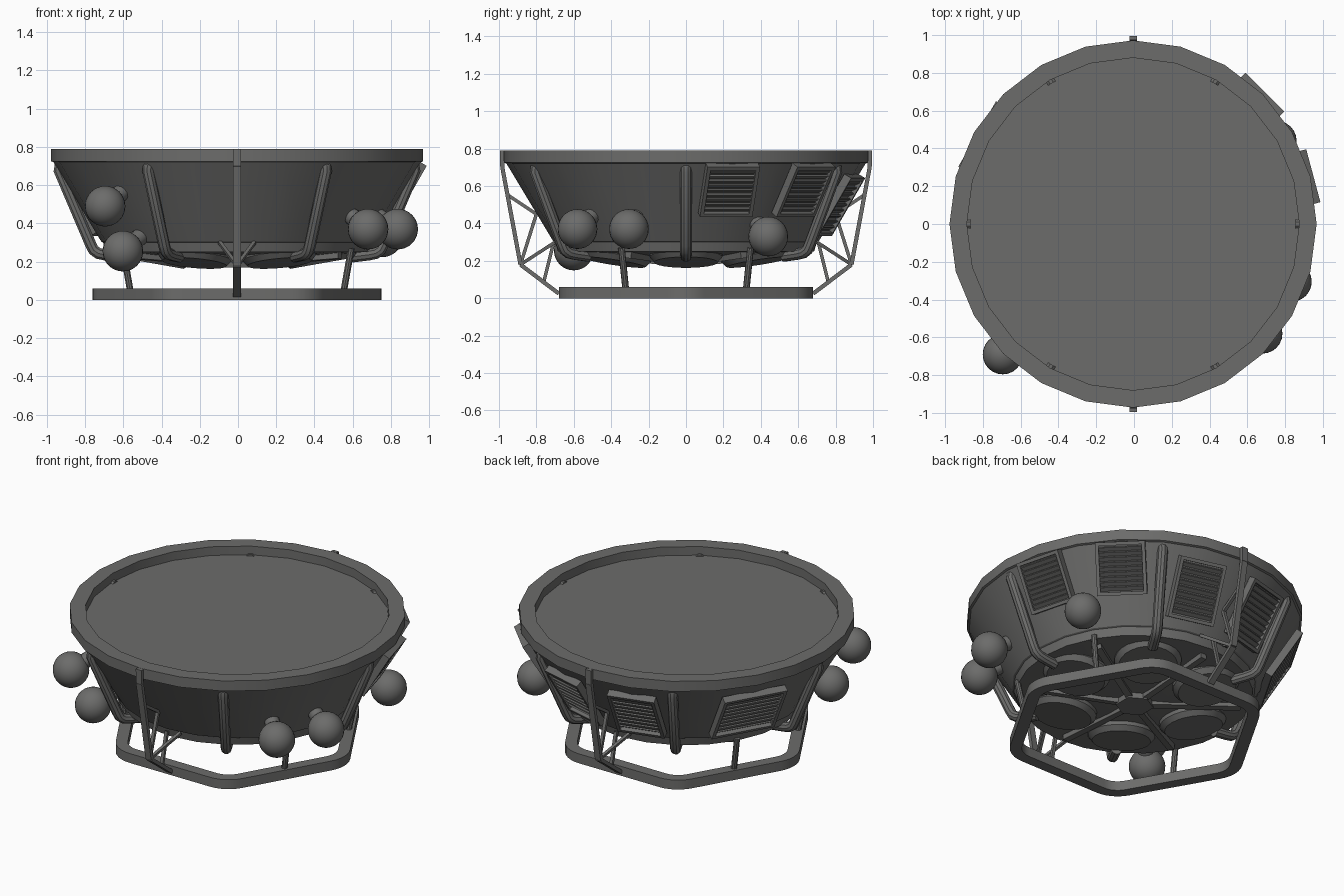
import bpy, bmesh
from math import sin, cos, radians, pi
from mathutils import Vector, Matrix

if "Cube" in bpy.data.objects:
    bpy.data.objects.remove(bpy.data.objects["Cube"])

grey = bpy.data.materials.new("dark_grey")
grey.diffuse_color = (0.15, 0.15, 0.146, 1)
grey.use_nodes = True
grey.node_tree.nodes["Principled BSDF"].inputs["Base Color"].default_value = grey.diffuse_color

SLOPE = Vector((0.511, 0, 0.859))     # up along the hull wall at angle 0
NORMAL = Vector((0.859, 0, -0.511))   # out from the hull wall at angle 0


def hull_r(z):
    return 0.71 + (z - 0.30) * 0.595


def polar(r, deg, z):
    return Vector((r * cos(radians(deg)), r * sin(radians(deg)), z))


def finish(bm, name):
    bmesh.ops.recalc_face_normals(bm, faces=bm.faces)
    me = bpy.data.meshes.new(name)
    bm.to_mesh(me)
    bm.free()
    ob = bpy.data.objects.new(name, me)
    bpy.context.collection.objects.link(ob)
    me.materials.append(grey)
    bpy.ops.object.select_all(action='DESELECT')
    ob.select_set(True)
    bpy.context.view_layer.objects.active = ob
    bpy.ops.object.shade_smooth_by_angle(angle=radians(32))
    return ob


def box(bm, m, size):
    bmesh.ops.create_cube(bm, size=1, matrix=m @ Matrix.Diagonal((*size, 1)))


def basis(x, y, z, o):
    m = Matrix((x, y, z)).transposed().to_4x4()
    m.translation = o
    return m


def axis_matrix(p, q):
    d = (q - p).normalized()
    ref = Vector((1, 0, 0)) if abs(d.x) < 0.9 else Vector((0, 1, 0))
    x = (ref - d * ref.dot(d)).normalized()
    return basis(x, d.cross(x), d, (p + q) / 2)


def beam(bm, p, q, w, t):
    p, q = Vector(p), Vector(q)
    box(bm, axis_matrix(p, q), (w, t, (q - p).length))


def rod(bm, p, q, r1, r2, seg):
    bmesh.ops.create_cone(bm, cap_ends=True, segments=seg, radius1=r1, radius2=r2,
                          depth=(q - p).length, matrix=axis_matrix(p, q))


# Hull: 24-sided bowl with a recessed deck and a shallow floor
profile = [(0, .735), (.88, .735), (.88, .79), (.972, .79), (.972, .725), (.96, .72),
           (.71, .305), (.70, .30), (.685, .25), (.65, .25), (.20, .205), (0, .205)]
bm = bmesh.new()
vs = [bm.verts.new((r, 0, z)) for r, z in profile]
es = [bm.edges.new(e) for e in zip(vs, vs[1:])]
bmesh.ops.spin(bm, geom=vs + es, cent=(0, 0, 0), axis=(0, 0, 1), angle=2 * pi,
               steps=24, use_merge=False)
bmesh.ops.remove_doubles(bm, verts=bm.verts, dist=1e-4)
finish(bm, "hull")

# Six thruster discs tilted with the floor
bm = bmesh.new()
for k in range(6):
    d = 60 * k
    n = polar(sin(radians(10)), d, -cos(radians(10)))
    c = polar(.445, d, .192)
    rod(bm, c - n * .07, c - n * .03, .195, .195, 24)
    rod(bm, c - n * .03, c, .195, .17, 24)
finish(bm, "thruster_discs")

# Floor ribs and hexagonal hub
bm = bmesh.new()
for k in range(6):
    beam(bm, polar(.05, 30 + 60 * k, .195), polar(.62, 30 + 60 * k, .235), .04, .04)
rod(bm, Vector((0, 0, .17)), Vector((0, 0, .22)), .11, .11, 6)
finish(bm, "floor_ribs")


# Rounded hexagonal landing ring
def hex_loop(apothem, rc):
    pts = []
    for k in range(6):
        c = polar((apothem - rc) / cos(pi / 6), 60 * k, 0)
        pts += [c + polar(rc, 60 * k - 30 + 10 * i, 0) for i in range(7)]
    return pts


bm = bmesh.new()
loops = []
for pts, z in ((hex_loop(.68, .19), 0), (hex_loop(.68, .19), .06),
               (hex_loop(.61, .12), .06), (hex_loop(.61, .12), 0)):
    loops.append([bm.verts.new((p.x, p.y, z)) for p in pts])
n = len(loops[0])
for a, b in zip(loops, loops[1:] + loops[:1]):
    for i in range(n):
        j = (i + 1) % n
        bm.faces.new((a[i], a[j], b[j], b[i]))
finish(bm, "landing_ring")

# Four posts joining the ring to the hull
bm = bmesh.new()
for d in (30, 150, 210, 330):
    rod(bm, polar(.645, d, .05), polar(.69, d, .27), .018, .018, 10)
finish(bm, "ring_posts")

# Front and back trusses
for name, s in (("front_truss", -1), ("back_truss", 1)):
    bm = bmesh.new()
    path = [(.984, .79), (.982, .70), (.885, .18), (.68, .025)]
    for (y1, z1), (y2, z2) in zip(path, path[1:]):
        beam(bm, (0, s * y1, z1), (0, s * y2, z2), .04, .022)
    beam(bm, (0, s * .95, .55), (0, s * .80, .45), .02, .018)
    beam(bm, (0, s * .80, .45), (0, s * .885, .18), .02, .018)
    for x in (-.09, .09):
        beam(bm, (0, s * .885, .18), (x, s * .70, .30), .018, .018)
    beam(bm, (0, s * .71, .29), (0, s * .76, .09), .02, .018)
    finish(bm, name)

# Six bent pipes down the hull wall
for k in range(6):
    path = [(.86, .715), (.905, .715), (.927, .70), (.930, .675), (.765, .29),
            (.750, .26), (.725, .243), (.69, .236), (.60, .225)]
    cu = bpy.data.curves.new("pipe", 'CURVE')
    cu.dimensions = '3D'
    cu.bevel_depth = .031
    cu.bevel_resolution = 3
    cu.use_fill_caps = True
    sp = cu.splines.new('POLY')
    sp.points.add(len(path) - 1)
    for pt, (r, z) in zip(sp.points, path):
        pt.co = (*polar(r, 60 * k, z), 1)
    tmp = bpy.data.objects.new("pipe_path", cu)
    bpy.context.collection.objects.link(tmp)
    bm = bmesh.new()
    bm.from_mesh(tmp.to_mesh())
    tmp.to_mesh_clear()
    bpy.data.objects.remove(tmp)
    finish(bm, f"pipe_{k + 1}")

# Spherical tanks with stubs to the hull
tanks = [(.685, -.58, .37), (.84, -.305, .37), (.76, .44, .33),
         (-.69, -.69, .49), (-.597, -.60, .255)]
for i, c in enumerate(tanks):
    c = Vector(c)
    bm = bmesh.new()
    bmesh.ops.create_uvsphere(bm, u_segments=24, v_segments=16, radius=.106,
                              matrix=Matrix.Translation(c))
    out = c.xy.normalized()
    rod(bm, c, c + Vector((-out.x * .859, -out.y * .859, .511)) * .16, .045, .045, 12)
    finish(bm, f"tank_{i + 1}")

# Louvred radiator panels: angle, middle height, width, slope length
panels = [(15, .585, .29, .31), (45, .585, .29, .31), (75, .505, .29, .36),
          (105, .505, .29, .36), (150, .505, .40, .36)]
for i, (d, z, w, h) in enumerate(panels):
    rot = Matrix.Rotation(radians(d), 4, 'Z')
    m = rot @ basis(Vector((0, 1, 0)), SLOPE, NORMAL, Vector((hull_r(z), 0, z)))
    T = Matrix.Translation
    bm = bmesh.new()
    box(bm, m @ T((0, 0, 0)), (w - .01, h - .01, .02))
    for s in (-1, 1):
        box(bm, m @ T((s * (w / 2 - .01), 0, .012)), (.02, h, .044))
        box(bm, m @ T((0, s * (h / 2 - .01), .012)), (w - .04, .02, .044))
    count = 9
    for j in range(count):
        v = (j - (count - 1) / 2) * (h - .05) / count
        box(bm, m @ T((0, v, .016)) @ Matrix.Rotation(radians(35), 4, 'X'),
            (w - .04, .026, .010))
    finish(bm, f"radiator_panel_{i + 1}")

# Centre the whole model
for ob in bpy.data.objects:
    ob.location.x -= .005
